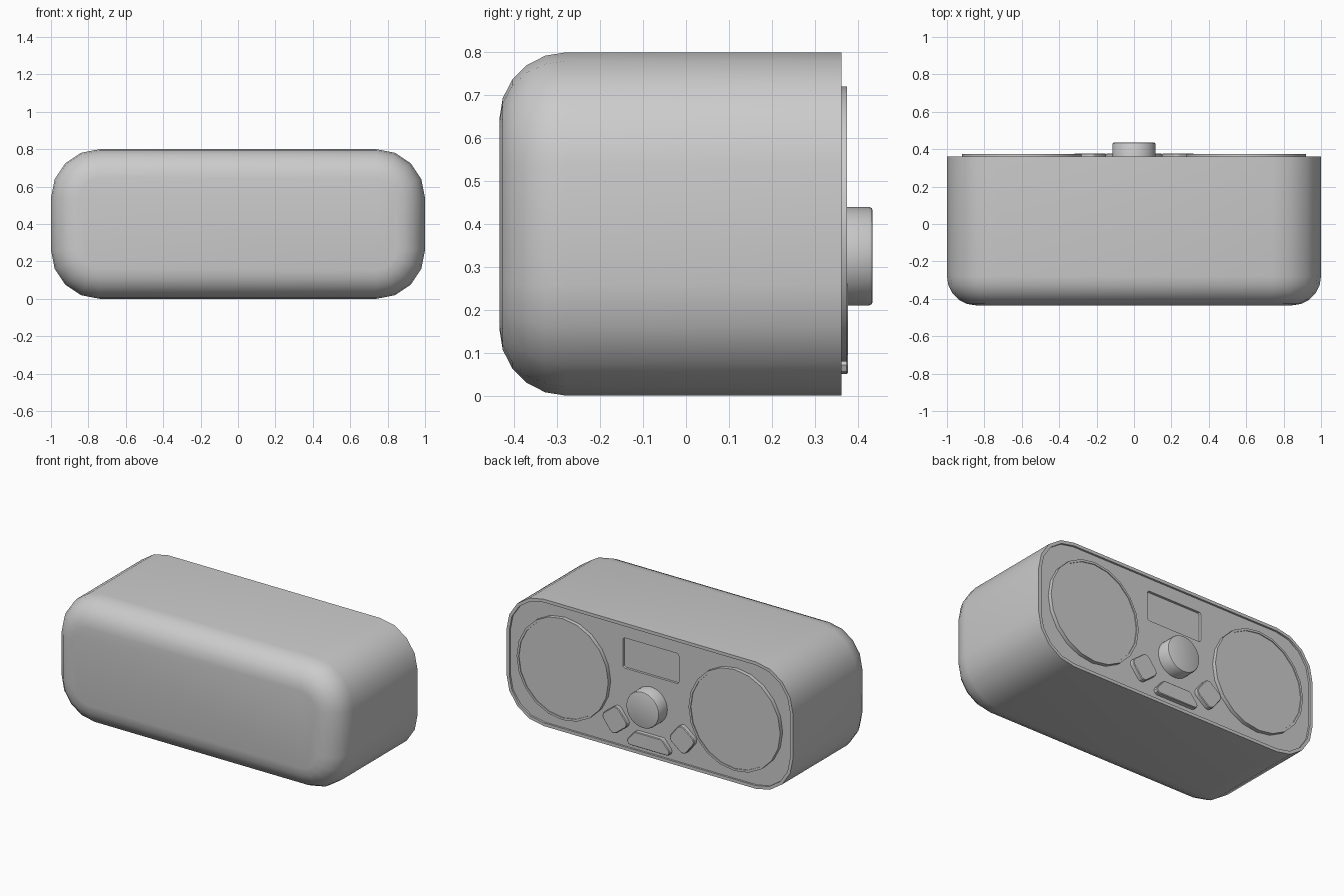
import bpy, bmesh, math
from mathutils import Vector

if "Cube" in bpy.data.objects:
    bpy.data.objects.remove(bpy.data.objects["Cube"])


def rounded(corners, r, seg=4, inset=0.0):
    """Counter-clockwise (x, z) polygon with rounded corners, shrunk by inset."""
    pts, n = [], len(corners)
    for i in range(n):
        a, p, b = (Vector(corners[(i + k) % n]) for k in (-1, 0, 1))
        u, v = (a - p).normalized(), (b - p).normalized()
        c = p + (u + v).normalized() * r / math.sin(u.angle(v) / 2)
        e0, e1 = p - a, b - p
        t0 = math.atan2(-e0.x, e0.y)
        dt = (math.atan2(-e1.x, e1.y) - t0) % (2 * math.pi)
        for k in range(seg + 1):
            t = t0 + dt * k / seg
            pts.append((c.x + (r - inset) * math.cos(t), c.y + (r - inset) * math.sin(t)))
    return pts


def rect(x, z, w, h, turn=0.0):
    c, s = math.cos(turn), math.sin(turn)
    return [(x + i * w * c - j * h * s, z + i * w * s + j * h * c)
            for i, j in ((-1, -1), (1, -1), (1, 1), (-1, 1))]


def circle(x, z, r, n):
    return [(x + r * math.cos(2 * math.pi * k / n), z + r * math.sin(2 * math.pi * k / n))
            for k in range(n)]


def loft(name, rings):
    """Skin a list of (outline, y) rings and cap both ends."""
    bm = bmesh.new()
    loops = [[bm.verts.new((x, y, z)) for x, z in o] for o, y in rings]
    n = len(loops[0])
    for a, b in zip(loops, loops[1:]):
        for i in range(n):
            j = (i + 1) % n
            bm.faces.new((a[i], a[j], b[j], b[i]))
    bm.faces.new(loops[0])
    bm.faces.new(loops[-1])
    bmesh.ops.recalc_face_normals(bm, faces=bm.faces)
    me = bpy.data.meshes.new(name)
    bm.to_mesh(me)
    bm.free()
    ob = bpy.data.objects.new(name, me)
    bpy.context.collection.objects.link(ob)
    return ob


def select(ob):
    bpy.ops.object.select_all(action='DESELECT')
    ob.select_set(True)
    bpy.context.view_layer.objects.active = ob


# Cabinet: rounded box, soft front edge, recessed control panel with thin rim
box = rect(0, 0.4, 1.0, 0.4)
R, B = 0.26, 0.155
rings = [(rounded(box, R, 4, 0.02), 0.35),
         (rounded(box, R, 4, 0.02), 0.362),
         (rounded(box, R), 0.362)]
for k in range(6):
    t = math.pi / 2 * k / 5
    rings.append((rounded(box, R, 4, B * (1 - math.cos(t))), -0.28 - B * math.sin(t)))
cabinet = loft("cabinet", rings)

# Display window sunk into the panel
window = rounded(rect(0, 0.605, 0.195, 0.095), 0.015, 3)
cutter = loft("display_cutter", [(window, 0.335), (window, 0.4)])
cutter.hide_render = True
mod = cabinet.modifiers.new("display", 'BOOLEAN')
mod.operation, mod.object, mod.solver = 'DIFFERENCE', cutter, 'EXACT'
select(cabinet)
bpy.ops.object.modifier_apply(modifier=mod.name)
bpy.data.objects.remove(cutter)

parts = [cabinet]

# Speaker discs and side buttons, mirrored left and right
for side, s in (("left", -1), ("right", 1)):
    parts.append(loft(side + "_speaker", [
        (circle(s * 0.6, 0.4, 0.32, 20), 0.34),
        (circle(s * 0.6, 0.4, 0.32, 20), 0.375),
        (circle(s * 0.6, 0.4, 0.306, 20), 0.375),
        (circle(s * 0.6, 0.4, 0.306, 20), 0.37)]))
    sq = rect(s * 0.235, 0.178, 0.07, 0.07, -s * math.radians(38))
    parts.append(loft(side + "_button", [
        (rounded(sq, 0.032, 3), 0.34),
        (rounded(sq, 0.032, 3), 0.374),
        (rounded(sq, 0.032, 3, 0.004), 0.378)]))

# Lower button: wide rounded trapezoid
trap = [(-0.175, 0.05), (0.175, 0.05), (0.095, 0.143), (-0.095, 0.143)]
parts.append(loft("lower_button", [
    (rounded(trap, 0.022, 3), 0.34),
    (rounded(trap, 0.022, 3), 0.374),
    (rounded(trap, 0.022, 3, 0.004), 0.378)]))

# Volume knob
parts.append(loft("knob", [
    (circle(0, 0.325, 0.115, 32), 0.34),
    (circle(0, 0.325, 0.115, 32), 0.427),
    (circle(0, 0.325, 0.112, 32), 0.433),
    (circle(0, 0.325, 0.107, 32), 0.435)]))

for ob in parts:
    select(ob)
    bpy.ops.object.shade_smooth_by_angle(angle=math.radians(30))
